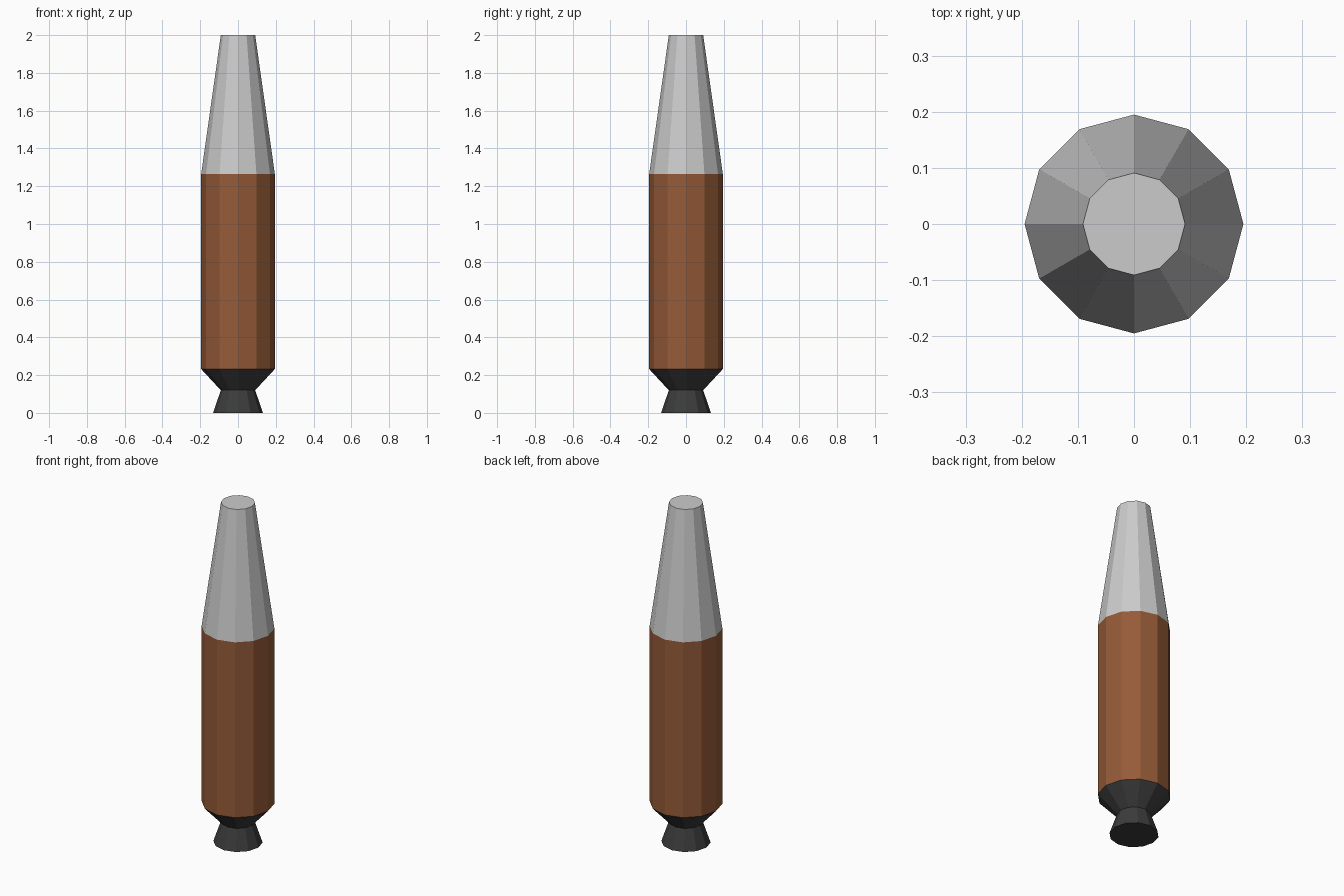
import bpy

if "Cube" in bpy.data.objects:
    bpy.data.objects.remove(bpy.data.objects["Cube"])

SIDES = 12


def material(name, rgb):
    mat = bpy.data.materials.new(name)
    mat.diffuse_color = (*rgb, 1)
    mat.use_nodes = True
    mat.node_tree.nodes["Principled BSDF"].inputs["Base Color"].default_value = mat.diffuse_color
    return mat


def frustum(name, z0, r0, z1, r1, mat=None):
    """Flat-sided tapered section with a corner on the x axis."""
    bpy.ops.mesh.primitive_cone_add(vertices=SIDES, radius1=r0, radius2=r1,
                                    depth=z1 - z0, location=(0, 0, (z0 + z1) / 2))
    ob = bpy.context.object
    ob.name = name
    if mat:
        ob.data.materials.append(mat)
    return ob


black = material("dark_metal", (0.045, 0.045, 0.045))
brown = material("brown_body", (0.30, 0.105, 0.04))

# Engine bell and the flare joining it to the body
frustum("nozzle", 0.0, 0.132, 0.12, 0.091, black)
frustum("engine_adapter", 0.12, 0.091, 0.232, 0.195, black)

# Main tank
frustum("body_tank", 0.232, 0.195, 1.265, 0.195, brown)

# Truncated nose
frustum("nose_cone", 1.265, 0.195, 2.0, 0.091)
